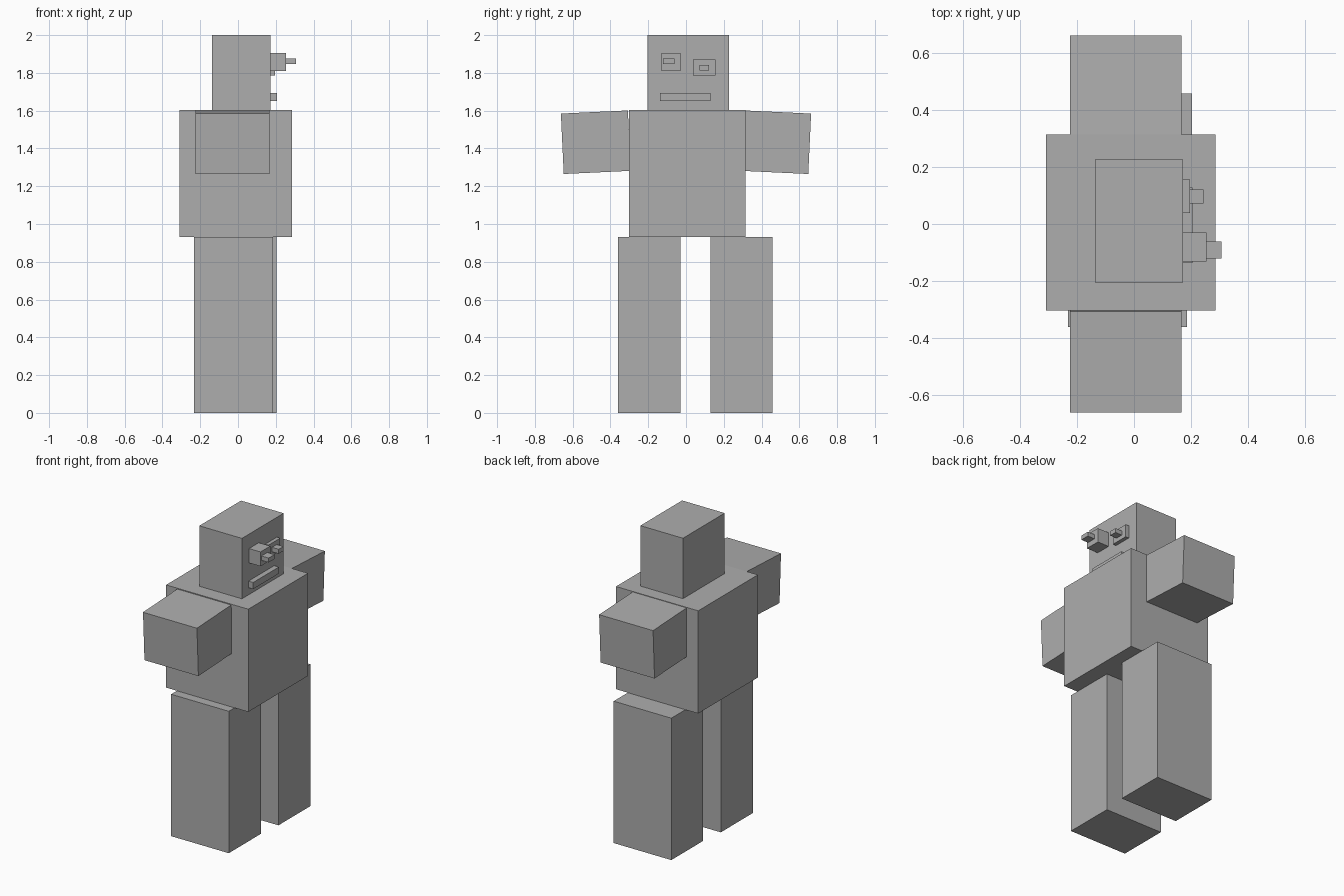
import bpy
import bmesh
import math
from mathutils import Matrix, Vector

cube = bpy.data.objects.get("Cube")
if cube:
    bpy.data.objects.remove(cube, do_unlink=True)

grey = bpy.data.materials.new("plain grey")
grey.use_nodes = True
colour = (0.42, 0.42, 0.42, 1)
grey.diffuse_color = colour
grey.node_tree.nodes["Principled BSDF"].inputs["Base Color"].default_value = colour


def box(name, x, y, z, tilt=0.0):
    """Flat-faced box between the given limits, tilted about its own x axis."""
    low, high = Vector((x[0], y[0], z[0])), Vector((x[1], y[1], z[1]))
    bm = bmesh.new()
    bmesh.ops.create_cube(bm, size=1, matrix=Matrix.Diagonal(high - low).to_4x4())
    mesh = bpy.data.meshes.new(name)
    bm.to_mesh(mesh)
    bm.free()
    mesh.materials.append(grey)
    obj = bpy.data.objects.new(name, mesh)
    obj.location = (low + high) / 2
    obj.rotation_euler.x = tilt
    bpy.context.collection.objects.link(obj)
    return obj


# Body
box("torso", (-0.309, 0.287), (-0.303, 0.315), (0.931, 1.604))
box("head", (-0.137, 0.172), (-0.205, 0.227), (1.6, 2.0))

# Legs
box("front_leg", (-0.232, 0.186), (-0.361, -0.029), (0, 0.93))
box("back_leg", (-0.215, 0.203), (0.129, 0.459), (0, 0.93))

# Arms, drooping slightly away from the torso
droop = math.radians(2.7)
for name, side in (("front_arm", -1), ("back_arm", 1)):
    y = sorted((side * 0.3, side * 0.655))
    box(name, (-0.225, 0.166), y, (1.273, 1.593), -side * droop)

# Face
face = 0.165
box("front_eye", (face, 0.255), (-0.131, -0.03), (1.811, 1.905))
box("front_pupil", (0.25, 0.307), (-0.121, -0.061), (1.846, 1.875))
box("back_eye", (face, 0.196), (0.038, 0.157), (1.786, 1.87))
box("back_pupil", (0.19, 0.245), (0.072, 0.121), (1.813, 1.842))
box("mouth", (face, 0.206), (-0.137, 0.129), (1.651, 1.694))
